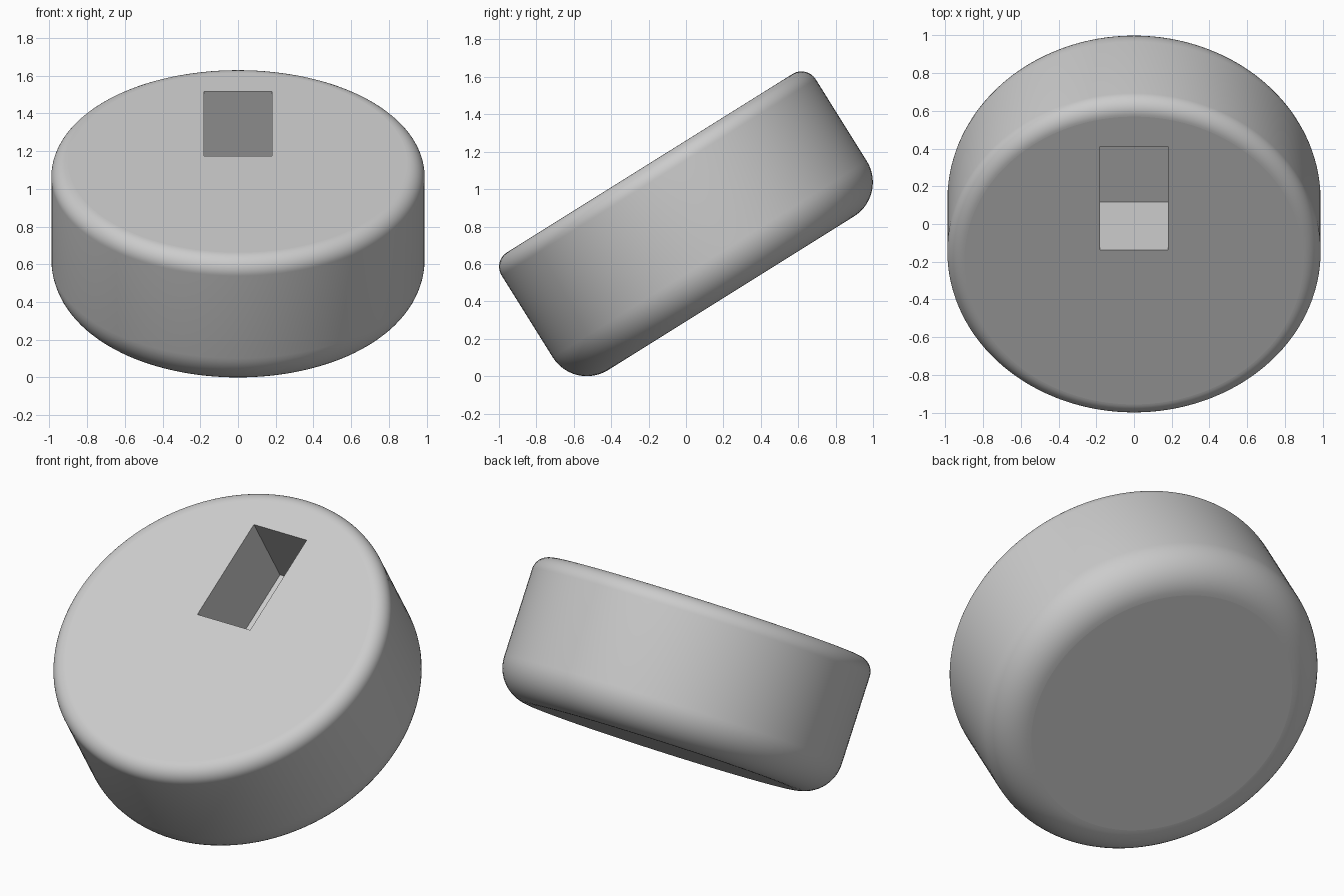
import bpy, bmesh, math
from mathutils import Matrix

cube = bpy.data.objects.get("Cube")
if cube:
    bpy.data.objects.remove(cube, do_unlink=True)

TILT = math.radians(32)
RADIUS, HEIGHT = 0.99, 0.82
TOP_ROUND, BASE_ROUND = 0.09, 0.215
POCKET_W, POCKET_Y0, POCKET_Y1, POCKET_DEPTH = 0.36, 0.065, 0.714, 0.48
SEGMENTS, ARC = 128, 14


def make_material(name, value):
    mat = bpy.data.materials.new(name)
    mat.use_nodes = True
    colour = (value, value, value, 1)
    mat.diffuse_color = colour
    mat.node_tree.nodes["Principled BSDF"].inputs["Base Color"].default_value = colour
    return mat


def make_object(name, bm, mat):
    mesh = bpy.data.meshes.new(name)
    bm.to_mesh(mesh)
    bm.free()
    mesh.materials.append(mat)
    obj = bpy.data.objects.new(name, mesh)
    bpy.context.collection.objects.link(obj)
    return obj


def arc(cx, cz, r, start):
    return [(cx + r * math.cos(a), cz + r * math.sin(a))
            for a in (math.radians(start + 90 * i / ARC) for i in range(ARC + 1))]


grey = make_material("light grey", 0.6)

# Round body: rounded profile swept into rings, closed with flat caps
profile = arc(RADIUS - BASE_ROUND, BASE_ROUND, BASE_ROUND, -90)
profile += arc(RADIUS - TOP_ROUND, HEIGHT - TOP_ROUND, TOP_ROUND, 0)
bm = bmesh.new()
rings = []
for r, z in profile:
    angles = (2 * math.pi * i / SEGMENTS for i in range(SEGMENTS))
    rings.append([bm.verts.new((r * math.cos(a), r * math.sin(a), z)) for a in angles])
for low, high in zip(rings, rings[1:]):
    for i in range(SEGMENTS):
        j = (i + 1) % SEGMENTS
        bm.faces.new((low[i], low[j], high[j], high[i])).smooth = True
bm.faces.new(rings[0][::-1])
bm.faces.new(rings[-1])
body = make_object("round_body", bm, grey)

# Rectangular pocket sunk square into the top face
bm = bmesh.new()
bmesh.ops.create_cube(bm, size=1)
bmesh.ops.scale(bm, vec=(POCKET_W, POCKET_Y1 - POCKET_Y0, 2 * POCKET_DEPTH), verts=bm.verts)
bmesh.ops.translate(bm, vec=(0, (POCKET_Y0 + POCKET_Y1) / 2, HEIGHT), verts=bm.verts)
cutter = make_object("pocket_cutter", bm, grey)
cutter.hide_render = True

cut = body.modifiers.new("pocket", "BOOLEAN")
cut.operation = "DIFFERENCE"
cut.solver = "EXACT"
cut.object = cutter
bpy.context.view_layer.objects.active = body
body.select_set(True)
bpy.ops.object.modifier_apply(modifier=cut.name)
bpy.data.objects.remove(cutter, do_unlink=True)

# Tilt the body up towards the back and rest it on the ground
body.data.transform(Matrix.Rotation(TILT, 4, "X"))
ys = [v.co.y for v in body.data.vertices]
zs = [v.co.z for v in body.data.vertices]
body.data.transform(Matrix.Translation((0, -(min(ys) + max(ys)) / 2, -min(zs))))
